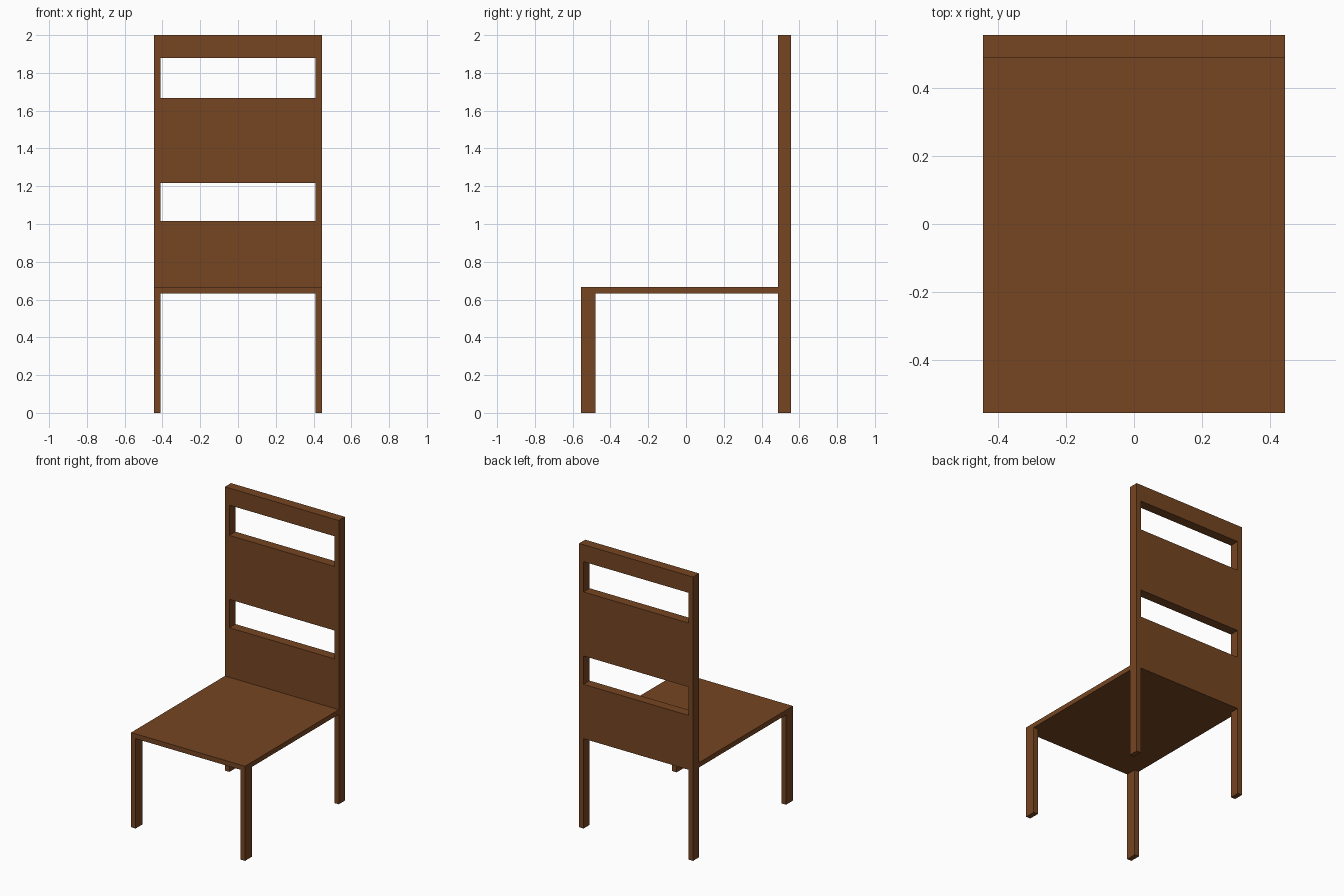
import bpy, bmesh
from mathutils import Vector

if "Cube" in bpy.data.objects:
    bpy.data.objects.remove(bpy.data.objects["Cube"])

wood = bpy.data.materials.new("brown wood")
wood.diffuse_color = (0.181, 0.060, 0.016, 1)
wood.use_nodes = True
wood.node_tree.nodes["Principled BSDF"].inputs["Base Color"].default_value = wood.diffuse_color

W, D, LEG = 0.444, 0.556, 0.035      # half width, half depth, leg width
SEAT_LOW, SEAT_TOP = 0.633, 0.667
BACK = 0.488                         # front plane of the back frame


def cell_sheet(bm, us, vs, keep, place):
    """Faces on a grid of us x vs, where keep(i, j) says which cells exist."""
    pts = {(i, j): bm.verts.new(place(u, v))
           for i, u in enumerate(us) for j, v in enumerate(vs)}
    cells = {}
    for i in range(len(us) - 1):
        for j in range(len(vs) - 1):
            if keep(i, j):
                cells[i, j] = bm.faces.new([pts[i, j], pts[i + 1, j],
                                            pts[i + 1, j + 1], pts[i, j + 1]])
    return cells


def thicken(bm, faces, offset, keep_base):
    """Extrude faces by an offset, keeping or opening the starting faces."""
    if keep_base:
        faces = bmesh.ops.duplicate(bm, geom=faces)["geom"]
        faces = [f for f in faces if isinstance(f, bmesh.types.BMFace)]
    new = bmesh.ops.extrude_face_region(bm, geom=faces)["geom"]
    verts = [v for v in new if isinstance(v, bmesh.types.BMVert)]
    bmesh.ops.translate(bm, verts=verts, vec=Vector(offset))
    bmesh.ops.delete(bm, geom=faces, context='FACES_ONLY')


def finish(bm, name):
    bmesh.ops.remove_doubles(bm, verts=bm.verts, dist=1e-4)
    loose = [v for v in bm.verts if not v.link_faces]
    bmesh.ops.delete(bm, geom=loose, context='VERTS')
    bmesh.ops.recalc_face_normals(bm, faces=bm.faces)
    me = bpy.data.meshes.new(name)
    bm.to_mesh(me)
    bm.free()
    me.materials.append(wood)
    bpy.context.collection.objects.link(bpy.data.objects.new(name, me))


xs = (-W, -W + LEG, W - LEG, W)

# Back frame: posts run to the floor, three slats join them
bm = bmesh.new()
zs = (0, SEAT_LOW, 1.016, 1.216, 1.667, 1.88, 2.0)
frame = cell_sheet(bm, xs, zs, lambda i, j: i != 1 or j % 2 == 1,
                   lambda x, z: (x, BACK, z))
thicken(bm, list(frame.values()), (0, D - BACK, 0), True)
finish(bm, "back_frame")

# Seat with the two front legs drawn down from its front corners
bm = bmesh.new()
ys = (-D, -0.48, BACK)
seat = cell_sheet(bm, xs, ys, lambda i, j: True,
                  lambda x, y: (x, y, SEAT_LOW))
thicken(bm, list(seat.values()), (0, 0, SEAT_TOP - SEAT_LOW), True)
for i in (0, 2):
    thicken(bm, [seat[i, 0]], (0, 0, -SEAT_LOW), False)
finish(bm, "seat_and_front_legs")
